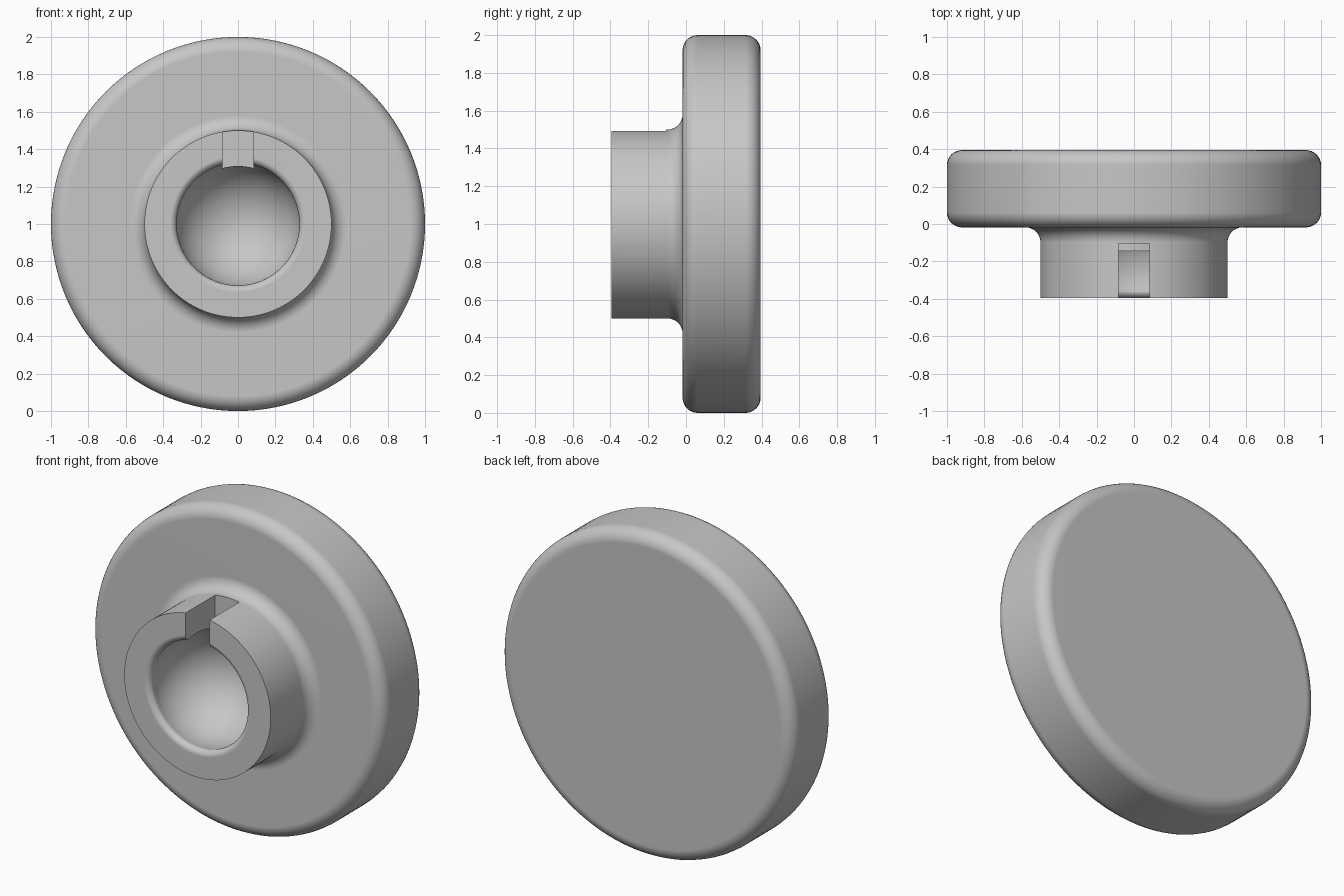
import bpy, bmesh, math
from mathutils import Vector, Matrix

if "Cube" in bpy.data.objects:
    bpy.data.objects.remove(bpy.data.objects["Cube"])

CENTRE = Vector((0, 0, 1))
FRONT, BACK, FLANGE = -0.395, 0.395, -0.018
SEGMENTS = 128

grey = bpy.data.materials.new("plain grey")
grey.use_nodes = True
grey.diffuse_color = (0.57, 0.57, 0.57, 1)
grey.node_tree.nodes["Principled BSDF"].inputs["Base Color"].default_value = grey.diffuse_color


def arc(r, y, radius, start, end, steps=8):
    """Points (radius from axis, y) along an arc, angles in degrees."""
    angles = [math.radians(start + (end - start) * i / steps) for i in range(steps + 1)]
    return [(r + radius * math.cos(a), y + radius * math.sin(a)) for a in angles]


def finish(bm, name):
    bmesh.ops.recalc_face_normals(bm, faces=bm.faces)
    mesh = bpy.data.meshes.new(name)
    bm.to_mesh(mesh)
    bm.free()
    mesh.materials.append(grey)
    obj = bpy.data.objects.new(name, mesh)
    bpy.context.collection.objects.link(obj)
    return obj


def lathe(profile, name):
    """Turn a profile about the horizontal y axis."""
    bm = bmesh.new()
    verts = [bm.verts.new((r, y, 1)) for r, y in profile]
    edges = [bm.edges.new(pair) for pair in zip(verts, verts[1:])]
    bmesh.ops.spin(bm, geom=verts + edges, cent=CENTRE, axis=(0, 1, 0),
                   angle=math.tau, steps=SEGMENTS, use_duplicate=False)
    bmesh.ops.remove_doubles(bm, verts=bm.verts, dist=0.0005)
    return finish(bm, name)


# Round socket, rounded mouth, boss, fillet and rounded flange in one profile
socket_y, socket_r = -0.28, 0.338
profile = [(0, socket_y + socket_r)]
profile += arc(0, socket_y, socket_r, 87, -14, 28)
profile += arc(0.364, FRONT + 0.036, 0.036, 195, 270, 6)
profile += [(0.5, FRONT)]
profile += arc(0.58, FLANGE - 0.08, 0.08, 180, 90)
profile += arc(0.92, FLANGE + 0.08, 0.08, -90, 0)
profile += arc(0.92, BACK - 0.08, 0.08, 0, 90)
profile += [(0, BACK)]
knob = lathe(profile, "round_knob")


def slot_cutter(angle):
    """Straight-sided slot whose inner end follows a circle."""
    half, inner, outer, floor = 0.082, 0.31, 0.7, -0.105
    bm = bmesh.new()
    xs = [half * (i / 4 - 1) for i in range(9)]
    outline = [(x, math.sqrt(inner ** 2 - x ** 2)) for x in xs]
    outline += [(half, outer), (-half, outer)]
    face = bm.faces.new([bm.verts.new((x, floor, z)) for x, z in outline])
    new = bmesh.ops.extrude_face_region(bm, geom=[face])["geom"]
    bmesh.ops.translate(bm, verts=[v for v in new if isinstance(v, bmesh.types.BMVert)],
                        vec=(0, -0.5, 0))
    bm.transform(Matrix.Translation(CENTRE) @ Matrix.Rotation(angle, 4, 'Y'))
    return finish(bm, "slot_cutter")


# Three slots evenly spaced around the boss
bpy.context.view_layer.objects.active = knob
knob.select_set(True)
for i in range(3):
    cutter = slot_cutter(math.tau * i / 3)
    mod = knob.modifiers.new("slot", 'BOOLEAN')
    mod.operation = 'DIFFERENCE'
    mod.solver = 'EXACT'
    mod.object = cutter
    bpy.ops.object.modifier_apply(modifier=mod.name)
    bpy.data.objects.remove(cutter)

# Smooth curves with crisp rims and slots
bpy.ops.object.select_all(action='DESELECT')
knob.select_set(True)
bpy.ops.object.shade_smooth_by_angle(angle=math.radians(30))
weighted = knob.modifiers.new("flat_face_normals", 'WEIGHTED_NORMAL')
weighted.keep_sharp = True
